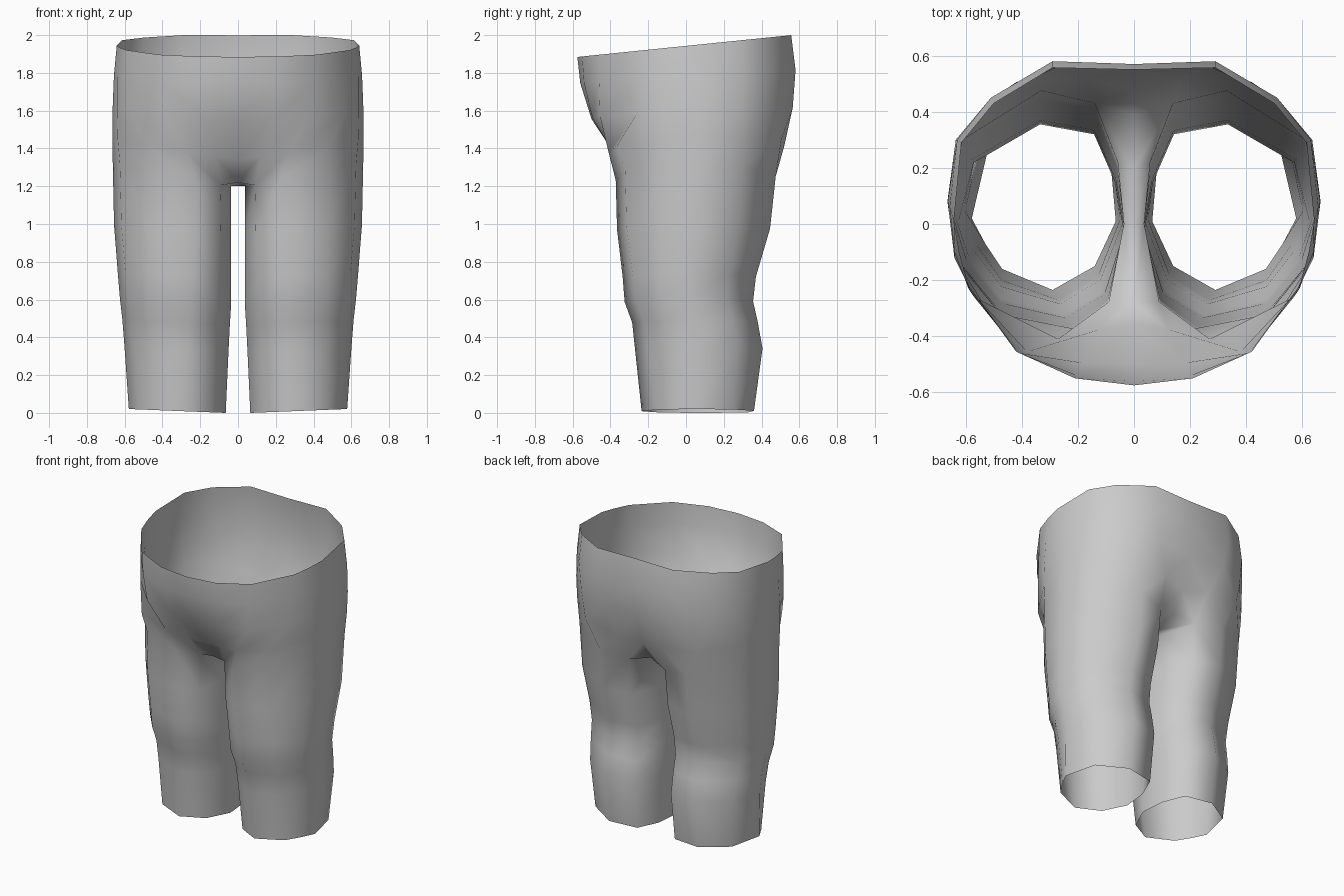
import bpy, bmesh

# Leg cross-sections (x, y): front inner, round the outside, back to inner
HEM = [(.14, -.15), (.29, -.235), (.47, -.16), (.53, -.07), (.578, .02),
       (.525, .245), (.34, .36), (.145, .33), (.08, .18), (.065, .01)]
THIGH = [(.09, -.28), (.22, -.375), (.475, -.325), (.625, -.135), (.663, .08),
         (.61, .30), (.33, .475), (.14, .43), (.058, .22), (.036, 0)]
# Leg levels: height, blend hem to thigh, front y, back y, outward rise
LEVELS = [(0, 0, -.235, .36, .04), (.33, .27, -.27, .405, .04),
          (.47, .40, -.285, .38, .04), (.58, .55, -.325, .355, .04),
          (.71, .68, -.335, .37, .04), (.96, .92, -.365, .445, .06),
          (1.20, 1, -.372, .475, .2)]
# Half hip rings: height, tilt, outward rise, centre front to centre back
HIPS = [
    (1.36, .05, .15, [(0, -.36), (.12, -.375), (.27, -.41), (.485, -.365),
                      (.637, -.125), (.665, .08), (.628, .30), (.42, .505),
                      (.17, .52), (0, .475)]),
    (1.58, .05, .03, [(0, -.50), (.18, -.495), (.38, -.455), (.57, -.26),
                      (.64, -.12), (.664, .08), (.635, .30), (.48, .465),
                      (.26, .565), (0, .545)]),
    (1.78, .06, 0, [(0, -.56), (.20, -.54), (.41, -.46), (.59, -.23),
                    (.64, -.10), (.657, .06), (.63, .30), (.51, .45),
                    (.29, .58), (0, .57)]),
    (1.943, .102, 0, [(0, -.575), (.21, -.55), (.42, -.455), (.59, -.22),
                      (.623, -.10), (.642, .01), (.615, .29), (.50, .43),
                      (.29, .557), (0, .55)])]
# Centre line of the crotch: back to front
CROTCH = [(0, .39, 1.25), (0, .2, 1.21), (0, 0, 1.20), (0, -.28, 1.22)]

bm = bmesh.new()


def lerp(a, b, t):
    return a + (b - a) * t


def bridge(low, up):
    for i in range(len(low) - 1):
        bm.faces.new((low[i], low[i + 1], up[i + 1], up[i]))


def leg_ring(z, t, front, back, rise):
    ring = []
    pts = [(lerp(a[0], b[0], min(1, 1.9 * t) if b[0] < .05 else t),
            lerp(a[1], b[1], t)) for a, b in zip(HEM, THIGH)]
    y0, y1 = min(p[1] for p in pts), max(p[1] for p in pts)
    for x, y in pts:
        y = lerp(front, back, (y - y0) / (y1 - y0))
        ring.append(bm.verts.new((x, y, z + max(0, rise * (x - .065)))))
    return ring


# Leg
rings = [leg_ring(*lv) for lv in LEVELS]
for low, up in zip(rings, rings[1:]):
    bridge(low + low[:1], up + up[:1])

# Crotch
top = rings[-1]
crotch = [bm.verts.new(p) for p in CROTCH]
bridge(top[7:] + top[:1], crotch)

# Hips and waist
row = [crotch[3]] + top[:8] + [crotch[0]]
for z, tilt, rise, pts in HIPS:
    new = [bm.verts.new((x, y, z + tilt * y + rise * x)) for x, y in pts]
    bridge(row, new)
    row = new

for f in bm.faces:
    f.smooth = True
mesh = bpy.data.meshes.new("shorts")
bm.to_mesh(mesh)
bm.free()
shorts = bpy.data.objects.new("shorts", mesh)
bpy.context.collection.objects.link(shorts)

# Other half
mirror = shorts.modifiers.new("mirror", 'MIRROR')
mirror.use_clip = True
mirror.merge_threshold = .001
